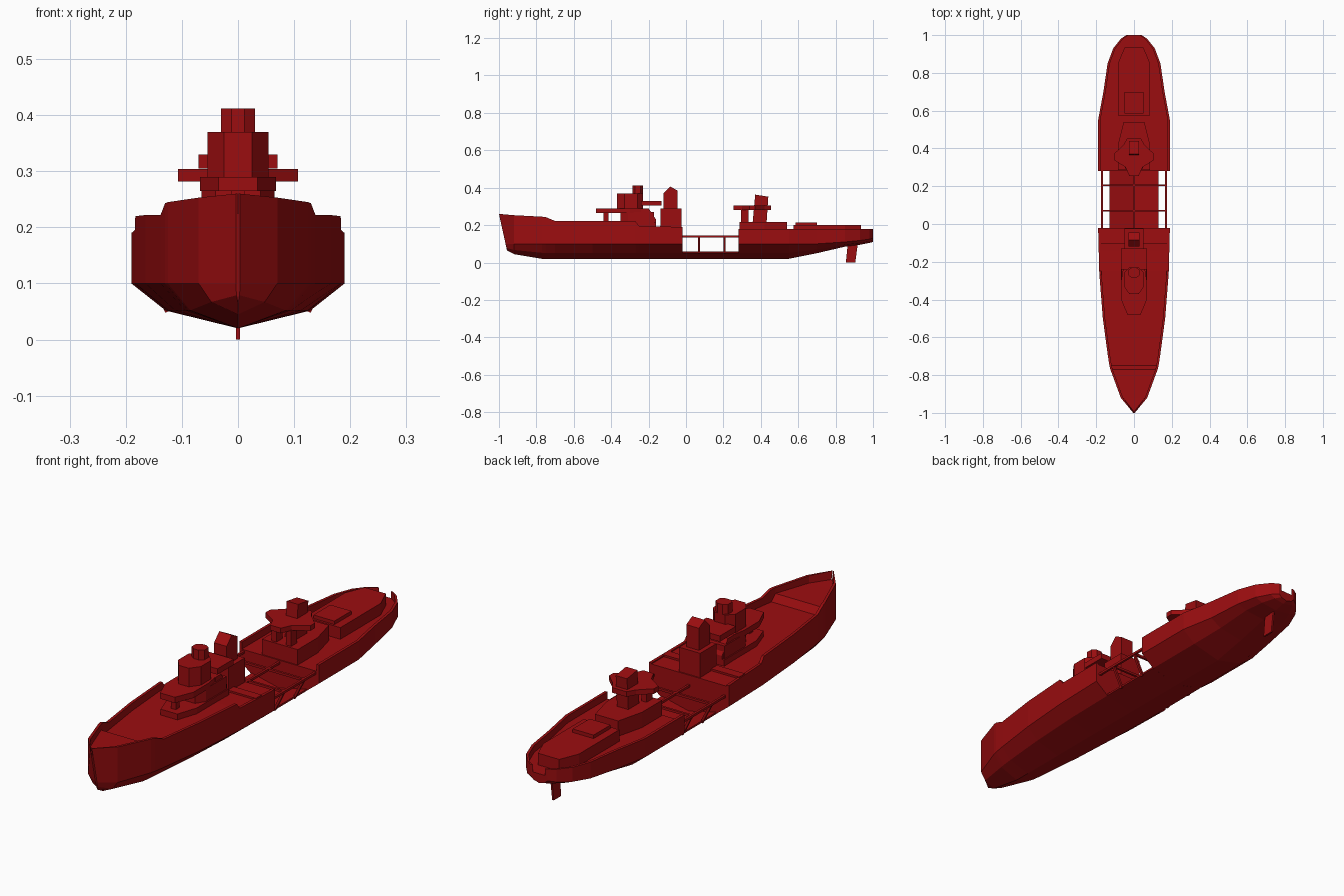
import bpy
import bmesh
from mathutils import Vector

cube = bpy.data.objects.get("Cube")
if cube:
    bpy.data.objects.remove(cube, do_unlink=True)

RED = (0.33, 0.004, 0.005, 1.0)
red = bpy.data.materials.new("ship red")
red.use_nodes = True
red.diffuse_color = RED
red.node_tree.nodes["Principled BSDF"].inputs["Base Color"].default_value = RED


def loft(name, rings):
    """Skin closed rings of equal length and cap both ends."""
    bm = bmesh.new()
    loops = [[bm.verts.new(p) for p in ring] for ring in rings]
    count = len(loops[0])
    for a, b in zip(loops, loops[1:]):
        for i in range(count):
            j = (i + 1) % count
            bm.faces.new((a[i], a[j], b[j], b[i]))
    caps = [bm.faces.new(loops[0]), bm.faces.new(loops[-1])]
    bmesh.ops.triangulate(bm, faces=caps)
    bmesh.ops.recalc_face_normals(bm, faces=bm.faces)
    mesh = bpy.data.meshes.new(name)
    bm.to_mesh(mesh)
    bm.free()
    mesh.materials.append(red)
    obj = bpy.data.objects.new(name, mesh)
    bpy.context.collection.objects.link(obj)
    return obj


def plan(name, half, z0, z1):
    """Upright prism from the +x half of a plan outline, front to back."""
    outline = half + [(-x, y) for x, y in reversed(half)]
    return loft(name, [[(x, y, z) for x, y in outline] for z in (z0, z1)])


def block(name, w, y0, y1, z0, z1):
    return plan(name, [(w, y0), (w, y1)], z0, z1)


def side(name, outline, w, x=0):
    """Prism from a side profile, extruded across the ship."""
    return loft(name, [[(x + s * w, y, z) for y, z in outline] for s in (-1, 1)])


def beam(name, a, b, r=0.005):
    a, b = Vector(a), Vector(b)
    d = (b - a).normalized()
    u = d.cross(Vector((0, 0, 1)) if abs(d.z) < 0.9 else Vector((0, 1, 0))).normalized()
    v = d.cross(u)
    return loft(name, [[p + r * (i * u + j * v) for i, j in
                        ((-1, -1), (1, -1), (1, 1), (-1, 1))] for p in (a, b)])


def section(y, w, keel, chine, rail, deck, rake=0):
    """Hull ring with hard chines, bulwarks and a sunken deck."""
    inner = max(w - 0.012, w * 0.3)
    bilge = keel + 0.4 * (chine - keel)
    half = [(w * 0.68, bilge), (w, chine), (w, rail), (inner, rail), (inner, deck)]
    ring = [(0, keel)] + half + [(-x, z) for x, z in reversed(half)]
    return [(x, y + rake * (rail - z), z) for x, z in ring]


# Hull ends
loft("fore_hull", [section(*s) for s in (
    (-1, .004, .065, .1, .26, .225, .22),
    (-.92, .07, .045, .1, .253, .222),
    (-.77, .125, .02, .1, .245, .22),
    (-.75, .13, .02, .1, .243, .19),
    (-.7, .138, .02, .1, .222, .19),
    (-.5, .165, .02, .1, .222, .19),
    (-.27, .183, .02, .1, .22, .19),
    (-.25, .184, .02, .1, .195, .19),
    (-.02, .19, .02, .1, .19, .185))])
loft("aft_hull", [section(y, w, k, c, .18, .15) for y, w, k, c in (
    (.28, .19, .02, .1), (.55, .19, .02, .1), (.7, .162, .05, .1),
    (.85, .14, .085, .11), (.93, .11, .095, .118),
    (.98, .07, .105, .125), (1, .04, .11, .13))])

# Open midship: shallow bottom with framing
bottom = [(0, .02), (.13, .052), (.13, .06), (0, .03), (-.13, .06), (-.13, .052)]
loft("midship_bottom", [[(x, y, z) for x, z in bottom] for y in (-.02, .28)])
for s, word in ((1, "left"), (-1, "right")):
    beam(word + "_side_rail", (s * .17, -.02, .14), (s * .17, .28, .14))
    for y in (.07, .205):
        beam(word + "_frame_post", (s * .17, y, .14), (s * .125, y, .05))
for y in (.07, .205):
    beam("cross_beam", (-.17, y, .14), (.17, y, .14))
beam("centre_beam", (0, -.02, .14), (0, .28, .14))

# Forward superstructure
plan("bridge_base", [(.04, -.47), (.07, -.38), (.07, -.16)], .185, .215)
plan("bridge_house", [(.04, -.35), (.065, -.31), (.065, -.17)], .21, .27)
block("platform_column", .012, -.44, -.415, .21, .268)
plan("bridge_platform", [(.035, -.48), (.068, -.4), (.068, -.3), (.055, -.22)], .265, .29)
plan("bridge_tower", [(.025, -.37), (.054, -.33), (.054, -.26), (.025, -.23)], .285, .37)
plan("lookout", [(.012, -.285), (.03, -.272), (.03, -.243), (.012, -.23)], .365, .412)
block("bridge_wings", .07, -.24, -.13, .305, .33)
side("bridge_back_slope", [(-.24, .19), (-.16, .19), (-.16, .23), (-.2, .29), (-.24, .29)], .06)

# Forward funnel
block("deck_step", .183, -.14, -.1, .18, .195)
block("funnel_base", .05, -.135, -.025, .18, .29)
side("funnel", [(-.12, .28), (-.12, .37), (-.085, .406), (-.045, .385), (-.045, .28)], .03)

# Aft superstructure
plan("aft_house", [(.085, .285), (.085, .42), (.055, .54)], .145, .216)
plan("aft_platform", [(.025, .255), (.045, .3), (.107, .34), (.107, .37),
                      (.055, .42), (.035, .455)], .282, .304)
side("aft_funnel", [(.355, .2), (.37, .363), (.44, .352), (.43, .2)], .027)
for x in (-.035, .035):
    side("platform_leg", [(.295, .21), (.295, .285), (.335, .285), (.335, .21)], .012, x)

# Stern house, hatch and rudder
plan("stern_house", [(.085, .575), (.085, .85), (.05, .935)], .145, .2)
plan("stern_hatch", [(.05, .585), (.05, .7), (.035, .71)][:2], .195, .215)
side("rudder", [(.855, 0), (.905, 0), (.92, .11), (.865, .1)], .004)
